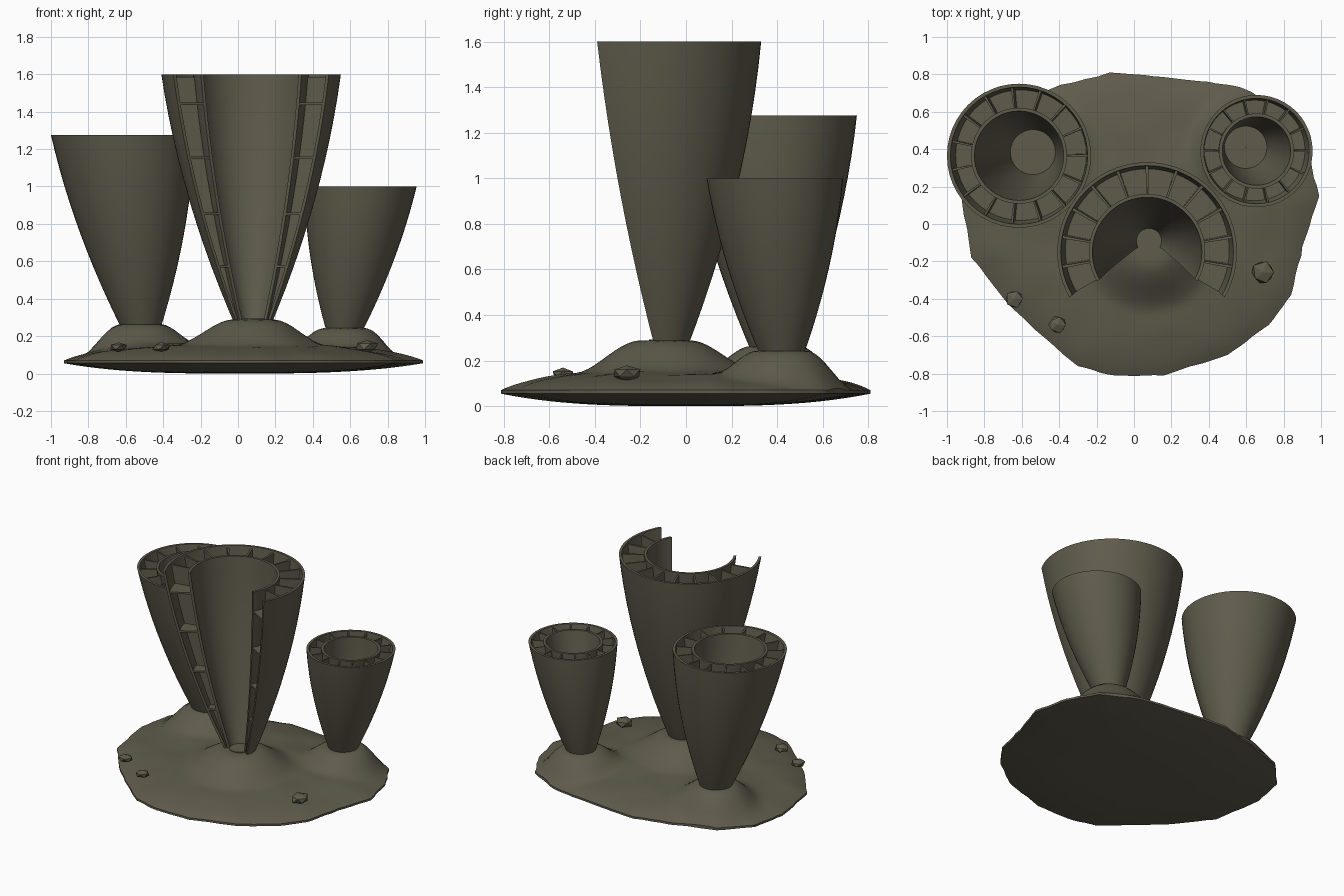
import bpy, bmesh, math, random
from mathutils import Vector, noise

random.seed(4)
if "Cube" in bpy.data.objects:
    bpy.data.objects.remove(bpy.data.objects["Cube"])

stone = bpy.data.materials.new("olive_stone")
stone.use_nodes = True
COLOUR = (0.115, 0.105, 0.072, 1)
stone.diffuse_color = COLOUR
stone.node_tree.nodes["Principled BSDF"].inputs["Base Color"].default_value = COLOUR


def finish(name, bm, smooth=True):
    bmesh.ops.remove_doubles(bm, verts=bm.verts, dist=0.0005)
    bmesh.ops.recalc_face_normals(bm, faces=bm.faces)
    mesh = bpy.data.meshes.new(name)
    bm.to_mesh(mesh)
    bm.free()
    obj = bpy.data.objects.new(name, mesh)
    bpy.context.collection.objects.link(obj)
    mesh.materials.append(stone)
    if smooth:
        bpy.ops.object.select_all(action="DESELECT")
        obj.select_set(True)
        bpy.context.view_layer.objects.active = obj
        bpy.ops.object.shade_smooth_by_angle(angle=math.radians(35))
    return obj


class Cup:
    """A leaning double-walled cone with radial septa and level floors."""

    def __init__(self, name, base, top, r_base, r_top, inner, floor, arc, cells):
        self.name, self.base, self.top = name, Vector(base), Vector(top)
        self.r_base, self.r_top, self.inner = r_base, r_top, inner
        self.arc, self.cells, self.floor = arc, cells, floor

    def radius(self, t):
        return self.r_base + (self.r_top - self.r_base) * (1.5 * t - 0.5 * t * t)

    def sweep(self, bm, profile, a0, a1, steps):
        # Sweep a closed (height fraction, radius) outline around the axis
        full = a1 - a0 > 359
        rings = []
        for i in range(steps if full else steps + 1):
            a = math.radians(a0 + (a1 - a0) * i / steps)
            out = Vector((math.cos(a), math.sin(a), 0))
            rings.append([bm.verts.new(self.base.lerp(self.top, t) + out * r)
                          for t, r in profile])
        n = len(profile)
        for i in range(steps):
            p, q = rings[i], rings[(i + 1) % len(rings)]
            for j in range(n):
                k = (j + 1) % n
                bm.faces.new((p[j], q[j], q[k], p[k]))
        if not full:
            bm.faces.new(rings[0])
            bm.faces.new(rings[-1])

    def band(self, t0, rows, outer, inner):
        ts = [t0 + (1 - t0) * i / rows for i in range(rows + 1)]
        return [(t, outer(t)) for t in ts] + [(t, inner(t)) for t in reversed(ts)]

    def build(self):
        a0, a1 = self.arc
        steps = 48
        wall = 0.018
        outer = self.radius
        core = lambda t: self.radius(t) * self.inner
        jacket = lambda t: core(t) + wall
        lining = lambda t: max(outer(t) - wall, jacket(t) + 0.002)

        bm = bmesh.new()
        self.sweep(bm, self.band(-0.04, 12, outer, lining), a0, a1, steps)
        finish(self.name + "_outer_wall", bm)

        bm = bmesh.new()
        self.sweep(bm, self.band(-0.04, 12, jacket, core), a0, a1, steps)
        finish(self.name + "_inner_wall", bm)

        # Cup bottom
        bm = bmesh.new()
        f, r = self.floor, core(self.floor) + 0.005
        self.sweep(bm, [(f, r), (f, 0.001), (f - 0.02, 0.001), (f - 0.02, r)], 0, 360, 32)
        finish(self.name + "_cup_floor", bm)

        # Radial septa between the walls
        bm = bmesh.new()
        pitch = (a1 - a0) / self.cells
        plate = self.band(-0.03, 8, lambda t: outer(t) - 0.01, lambda t: core(t) + 0.01)
        plate = [(t - (0.012 if t > 0.99 else 0), r) for t, r in plate]
        first = 0 if a1 - a0 > 359 else 1
        for i in range(first, self.cells):
            a = a0 + pitch * i
            self.sweep(bm, plate, a - 1, a + 1, 1)
        finish(self.name + "_septa", bm, False)

        # Level partitions between the walls
        bm = bmesh.new()
        for t in (0.227, 0.44, 0.667, 0.886):
            ro, ri, h = outer(t) - 0.01, core(t) + 0.01, 0.01
            self.sweep(bm, [(t, ro), (t, ri), (t - h, ri), (t - h, ro)],
                       a0 + 0.2, a1 - 0.2, steps)
        finish(self.name + "_partitions", bm)


cups = [
    Cup("tall_cup", (0.08, -0.09, 0.28), (0.07, -0.15, 1.6), 0.105, 0.48, 0.61, 0.01, (-30, 210), 12),
    Cup("left_cup", (0.57, 0.42, 0.235), (0.655, 0.39, 1.0), 0.1, 0.3, 0.61, 0.32, (0, 360), 14),
    Cup("right_cup", (-0.52, 0.39, 0.255), (-0.615, 0.365, 1.275), 0.11, 0.385, 0.62, 0.22, (0, 360), 15),
]
for cup in cups:
    cup.build()

# Mounded base slab, drawn from its plan outline
OUTLINE = [(0.99, 0.15), (0.93, 0.4), (0.82, 0.6), (0.57, 0.73), (0.4, 0.76), (0.1, 0.79),
           (-0.13, 0.81), (-0.45, 0.72), (-0.7, 0.64), (-0.88, 0.45), (-0.93, 0.2),
           (-0.87, -0.18), (-0.68, -0.42), (-0.5, -0.59), (-0.3, -0.76), (-0.1, -0.81),
           (0.16, -0.81), (0.5, -0.7), (0.72, -0.54), (0.84, -0.38), (0.9, -0.12)]


def rim_points(per_side):
    points, n = [], len(OUTLINE)
    for i in range(n):
        a, b = Vector(OUTLINE[i]), Vector(OUTLINE[(i + 1) % n])
        for j in range(per_side):
            p = a.lerp(b, j / per_side)
            points.append(p * (1 + 0.012 * noise.noise((p.x * 9, p.y * 9, 0)) * (j > 0)))
    return points


def smooth_step(x):
    x = min(max(x, 0), 1)
    return x * x * (3 - 2 * x)


def ground(x, y, rho):
    low = 0.07 + 0.035 * (1 - rho ** 8) + 0.06 * (1 - rho ** 2)
    low += 0.012 * noise.noise((x * 5, y * 5, 1)) * (1 - rho ** 4)
    z = low
    for cup, reach in zip(cups, (0.4, 0.3, 0.32)):
        d = math.hypot(x - cup.base.x, y - cup.base.y)
        z = max(z, low + (cup.base.z + 0.008 - low) * smooth_step((reach - d) / (reach - 0.11)))
    return z


bm = bmesh.new()
rim = rim_points(5)
ROWS = 30
layers = []
for side in ("top", "bottom"):
    for i in range(ROWS + 1):
        rho = i / ROWS if side == "top" else 1 - i / ROWS
        ring = []
        for p in rim:
            x, y = p * rho
            z = ground(x, y, rho) if side == "top" else 0.055 * rho ** 3
            ring.append(bm.verts.new((x, y, z)))
        layers.append(ring)
for a, b in zip(layers, layers[1:]):
    for i in range(len(rim)):
        j = (i + 1) % len(rim)
        bm.faces.new((a[i], a[j], b[j], b[i]))
finish("ground_slab", bm)

# Loose pebbles
for i, (x, y, z, r) in enumerate([(-0.64, -0.4, 0.14, 0.052), (-0.41, -0.54, 0.14, 0.05),
                                  (0.69, -0.26, 0.145, 0.066)]):
    bm = bmesh.new()
    bmesh.ops.create_icosphere(bm, subdivisions=1, radius=r)
    for v in bm.verts:
        v.co = v.co * random.uniform(0.85, 1.1)
        v.co = Vector((x, y, z)) + Vector((v.co.x, v.co.y, v.co.z * 0.55))
    finish("pebble_%d" % (i + 1), bm, False)
